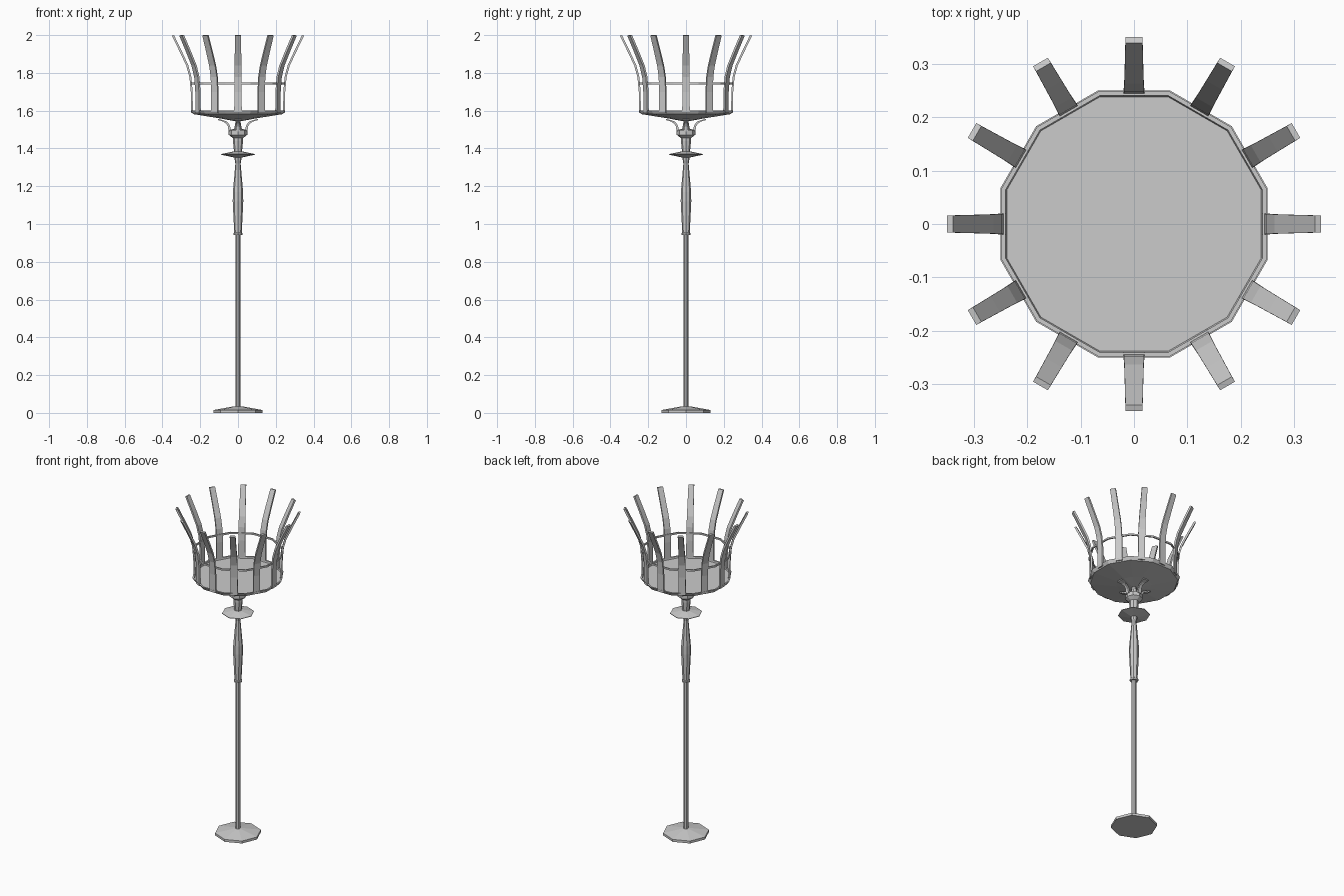
import bpy, bmesh
from math import sin, cos, pi, radians

if "Cube" in bpy.data.objects:
    bpy.data.objects.remove(bpy.data.objects["Cube"])


def finish(name, bm):
    bmesh.ops.recalc_face_normals(bm, faces=bm.faces)
    me = bpy.data.meshes.new(name)
    bm.to_mesh(me)
    bm.free()
    ob = bpy.data.objects.new(name, me)
    bpy.context.collection.objects.link(ob)
    return ob


def lathe(name, profile, sides, turn=0.0, closed=False):
    """Revolve (radius, z) points; open profiles get end caps."""
    bm = bmesh.new()
    rings = [[bm.verts.new((r * cos(turn + 2 * pi * i / sides),
                            r * sin(turn + 2 * pi * i / sides), z))
              for i in range(sides)] for r, z in profile]
    pairs = list(zip(rings, rings[1:]))
    if closed:
        pairs.append((rings[-1], rings[0]))
    for a, b in pairs:
        for i in range(sides):
            j = (i + 1) % sides
            bm.faces.new((a[i], a[j], b[j], b[i]))
    if not closed:
        bm.faces.new(rings[0])
        bm.faces.new(rings[-1])
    return finish(name, bm)


def strip(name, path, angle):
    """Flat bar in a radial plane; path rows are (radius, z, half width, dr, dz)."""
    bm = bmesh.new()
    c, s = cos(angle), sin(angle)
    rows = []
    for r, z, w, dr, dz in path:
        corners = [(r, -w, z), (r, w, z), (r + dr, w, z + dz), (r + dr, -w, z + dz)]
        rows.append([bm.verts.new((x * c - y * s, x * s + y * c, h)) for x, y, h in corners])
    for a, b in zip(rows, rows[1:]):
        for i in range(4):
            j = (i + 1) % 4
            bm.faces.new((a[i], a[j], b[j], b[i]))
    bm.faces.new(rows[0])
    bm.faces.new(rows[-1])
    return finish(name, bm)


# Foot, pole and turned handle
lathe("foot", [(.13, 0), (.13, .015), (.02, .035)], 8)
lathe("pole", [(.013, .02), (.013, .96)], 8)
lathe("handle", [(.024, .942), (.024, .952), (.02, .956), (.028, 1.12), (.027, 1.17),
                 (.014, 1.32), (.02, 1.355)], 8)

# Drip disc, neck and collar
lathe("drip_disc", [(.02, 1.352), (.09, 1.367), (.09, 1.37), (.02, 1.385)], 8)
lathe("neck", [(.02, 1.375), (.027, 1.44), (.027, 1.47)], 8)
lathe("collar", [(.027, 1.455), (.049, 1.472), (.049, 1.497), (.02, 1.504), (.012, 1.55)], 8)

# Four curved brackets under the bowl
bracket = [(.038, 1.49, .012, .012, 0), (.042, 1.52, .009, .011, -.004),
           (.056, 1.54, .009, .007, -.008), (.078, 1.55, .013, .002, -.007),
           (.105, 1.556, .018, 0, -.006)]
for k in range(4):
    strip(f"bracket_{k + 1}", bracket, k * pi / 2)

# Twelve-sided fire bowl and hoop, with flats facing the axes
half = radians(15)
flat = 1 / cos(half)
lathe("fire_bowl", [(.02 * flat, 1.545), (.095 * flat, 1.559), (.238 * flat, 1.582),
                    (.25 * flat, 1.602), (.24 * flat, 1.602), (.238 * flat, 1.592)], 12, half)
lathe("hoop", [(.24 * flat, 1.739), (.248 * flat, 1.739),
               (.248 * flat, 1.749), (.24 * flat, 1.749)], 12, half, closed=True)

# Twelve flaring slats
slat = [(.239, 1.588, .020, .01, 0), (.240, 1.70, .0195, .01, 0),
        (.247, 1.78, .019, .010, -.002), (.263, 1.84, .018, .011, -.002),
        (.300, 1.92, .017, .011, -.003), (.339, 2.0, .016, .011, -.003)]
for k in range(12):
    strip(f"slat_{k + 1}", slat, k * pi / 6)
